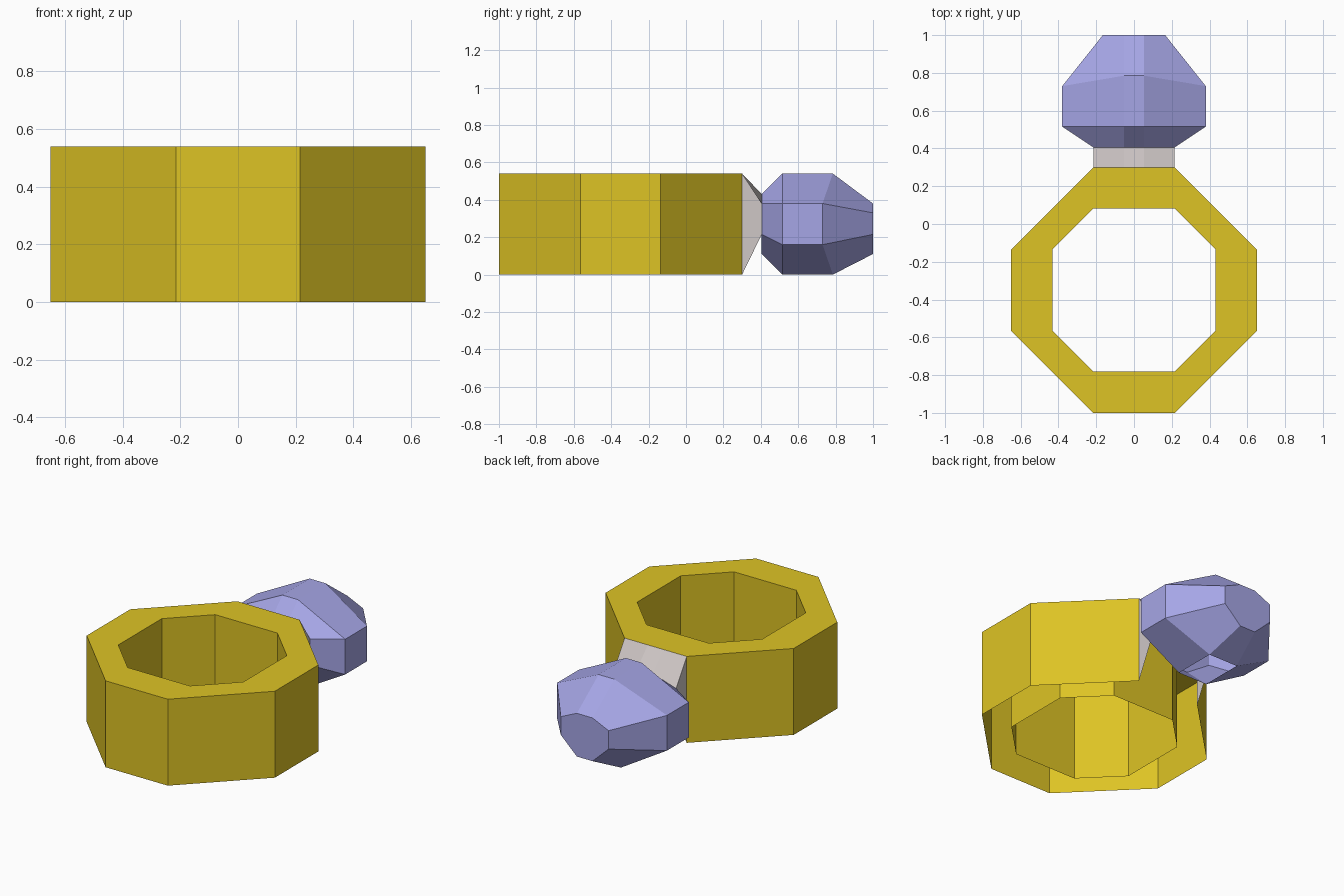
import bpy
import bmesh

if "Cube" in bpy.data.objects:
    bpy.data.objects.remove(bpy.data.objects["Cube"])


def material(name, rgb):
    m = bpy.data.materials.new(name)
    m.diffuse_color = (*rgb, 1)
    m.use_nodes = True
    m.node_tree.nodes["Principled BSDF"].inputs["Base Color"].default_value = m.diffuse_color
    return m


GOLD = material("gold", (0.73, 0.55, 0.018))
SILVER = material("silver", (0.62, 0.57, 0.565))
LILAC = material("lilac", (0.38, 0.38, 0.79))


def build(name, rings, mat, closed=True, skip=(), caps=()):
    """Bridge successive point rings; skip holds (band, side) pairs left open."""
    bm = bmesh.new()
    loops = [[bm.verts.new(p) for p in ring] for ring in rings]
    n = len(loops[0])
    for b, (lo, hi) in enumerate(zip(loops, loops[1:])):
        for i in range(n if closed else n - 1):
            if (b, i) not in skip:
                j = (i + 1) % n
                bm.faces.new((lo[i], lo[j], hi[j], hi[i]))
    for c in caps:
        bm.faces.new(loops[c])
    bmesh.ops.recalc_face_normals(bm, faces=bm.faces[:])
    me = bpy.data.meshes.new(name)
    bm.to_mesh(me)
    bm.free()
    me.materials.append(mat)
    ob = bpy.data.objects.new(name, me)
    bpy.context.collection.objects.link(ob)
    return ob


def octagon(wide, short, z):
    """Octagon around the band centre; side 0 faces +y."""
    pts = [(-short, wide), (short, wide), (wide, short), (wide, -short),
           (short, -wide), (-short, -wide), (-wide, -short), (-wide, short)]
    return [(x, y - 0.35, z) for x, y in pts]


H = 0.54

# Band: outer wall, top and inner wall; open below and behind the setting
build("ring_band",
      [octagon(0.65, 0.215, 0), octagon(0.65, 0.215, H),
       octagon(0.432, 0.215, H), octagon(0.432, 0.215, 0)],
      GOLD, skip={(0, 0)})


# Setting: tapered collar with two sides and a top, open below
def collar(y, half, shoulder, low, high, crown):
    return [(-half, y, low), (-half, y, high), (-shoulder, y, crown),
            (shoulder, y, crown), (half, y, high), (half, y, low)]


build("gem_setting",
      [collar(0.30, 0.215, 0.054, 0, H, H),
       collar(0.405, 0.215, 0.054, 0.215, 0.38, 0.43)],
      SILVER, closed=False)


# Gem: faceted eight-sided stone lying along y, open flat underneath
def facet_ring(y_side, y_mid, half, low, high, top, bottom, x_bottom=0.054):
    return [(-x_bottom, y_mid, bottom), (x_bottom, y_mid, bottom),
            (half, y_side, low), (half, y_side, high),
            (0.054, y_mid, top), (-0.054, y_mid, top),
            (-half, y_side, high), (-half, y_side, low)]


build("gemstone",
      [facet_ring(0.405, 0.405, 0.215, 0.215, 0.38, 0.43, 0.11),
       facet_ring(0.515, 0.515, 0.38, 0.16, 0.38, H, 0, 0.1),
       facet_ring(0.73, 0.785, 0.38, 0.16, 0.38, H, 0, 0.1),
       facet_ring(1.0, 1.0, 0.165, 0.215, 0.33, 0.38, 0.11)],
      LILAC, skip={(1, 0)}, caps=(0, 3))
